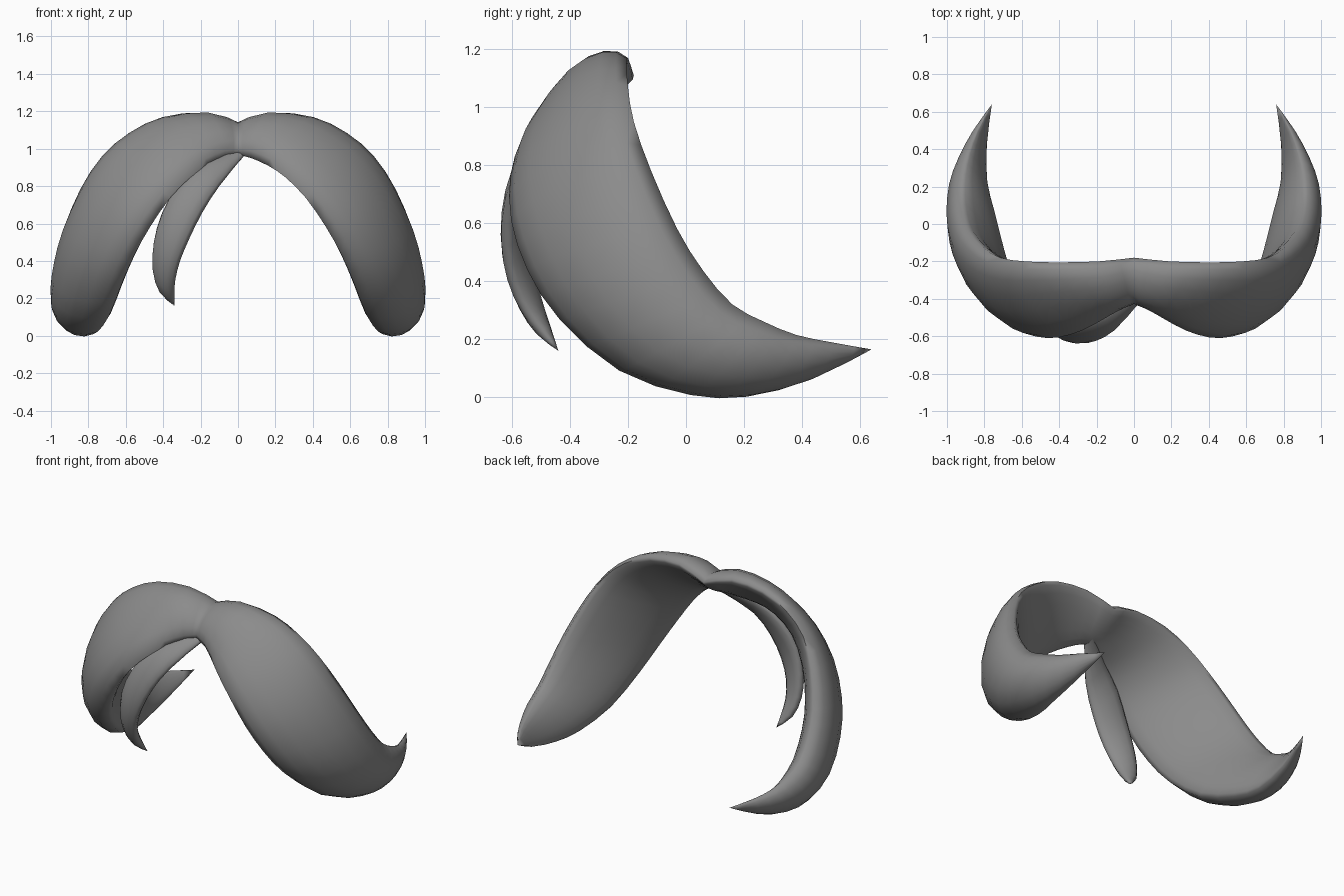
import bpy, bmesh, math
from mathutils import Vector

cube = bpy.data.objects.get("Cube")
if cube:
    bpy.data.objects.remove(cube, do_unlink=True)

hair = bpy.data.materials.new("hair grey")
hair.use_nodes = True
col = (0.26, 0.26, 0.26, 1)
hair.diffuse_color = col
hair.node_tree.nodes["Principled BSDF"].inputs["Base Color"].default_value = col


def smooth_path(points):
    """Add a spline midpoint between each pair of neighbouring points."""
    p = [Vector(q) for q in points]
    out = []
    for i in range(len(p) - 1):
        before, after = p[max(i - 1, 0)], p[min(i + 2, len(p) - 1)]
        out += [p[i], (9 * (p[i] + p[i + 1]) - before - after) / 16]
    return out + [p[-1]]


def lock(name, back, front, bulge, inner, steps=8):
    """Loft a rounded lens section between two edge curves that end in one tip."""
    A, B = smooth_path(back), smooth_path(front)
    depth = [v.x for v in smooth_path([(b, 0) for b in bulge + [0]])]
    mids = [(a + b) / 2 for a, b in zip(A, B)]
    bm = bmesh.new()
    rings = []
    for i in range(len(A) - 1):
        tangent = mids[i + 1] - mids[max(i - 1, 0)]
        if mids[i].x == 0:
            tangent = Vector((1, 0, 0))
        n = (B[i] - A[i]).cross(tangent).normalized()
        if n.dot(mids[i] - Vector((0, 0.1, 0.4))) < 0:
            n = -n
        ring = []
        for k in range(2 * steps):
            angle = math.pi * k / steps
            h = depth[i] * math.sin(angle) * (1 if k <= steps else inner)
            ring.append(bm.verts.new(A[i].lerp(B[i], (1 - math.cos(angle)) / 2) + n * h))
        rings.append(ring)
    for r, s in zip(rings, rings[1:]):
        for k in range(len(r)):
            j = (k + 1) % len(r)
            bm.faces.new((r[k], r[j], s[j], s[k]))
    tip = bm.verts.new(A[-1])
    last = rings[-1]
    for k in range(len(last)):
        bm.faces.new((last[k], last[(k + 1) % len(last)], tip))
    # Turn all faces outward, judged by the outer bulge
    bmesh.ops.recalc_face_normals(bm, faces=bm.faces)
    bm.faces.ensure_lookup_table()
    f = bm.faces[len(last) * 6 + steps // 2]
    if f.normal.dot(f.calc_center_median() - Vector((0, 0.1, 0.4))) < 0:
        bmesh.ops.reverse_faces(bm, faces=bm.faces)
    me = bpy.data.meshes.new(name)
    bm.to_mesh(me)
    bm.free()
    me.materials.append(hair)
    ob = bpy.data.objects.new(name, me)
    bpy.context.collection.objects.link(ob)
    bpy.ops.object.select_all(action='DESELECT')
    ob.select_set(True)
    bpy.context.view_layer.objects.active = ob
    bpy.ops.object.shade_smooth_by_angle(angle=math.radians(80))
    return ob


# Pair of large side locks, joined at the parting
fringe = lock(
    "swept_fringe",
    [(0, -.18, 1.11), (.19, -.20, 1.17), (.41, -.205, 1.15), (.58, -.20, 1.07),
     (.715, -.18, .95), (.815, -.12, .78), (.89, -.03, .58), (.92, .06, .435),
     (.93, .16, .32), (.92, .27, .26), (.89, .38, .215), (.84, .50, .19), (.76, .64, .165)],
    [(0, -.42, .97), (.07, -.44, .95), (.16, -.50, .91), (.25, -.555, .85),
     (.36, -.59, .74), (.465, -.585, .59), (.555, -.53, .43), (.625, -.42, .27),
     (.69, -.22, .105), (.75, .02, .022), (.79, .2, .012), (.79, .42, .065), (.76, .64, .165)],
    [.085, .105, .10, .10, .115, .145, .165, .175, .175, .15, .10, .05], 0.32)
mirror = fringe.modifiers.new("mirror", 'MIRROR')
mirror.use_clip = True

# Thin loose strand hanging from the parting
lock("loose_strand",
     [(0, -.36, 1.0), (-.17, -.47, .93), (-.31, -.52, .82), (-.405, -.55, .66),
      (-.45, -.54, .50), (-.455, -.515, .36), (-.42, -.48, .24), (-.34, -.44, .16)],
     [(.03, -.42, .96), (-.10, -.56, .80), (-.19, -.61, .66), (-.26, -.62, .52),
      (-.31, -.60, .40), (-.335, -.555, .30), (-.34, -.50, .23), (-.34, -.44, .16)],
     [.02, .035, .045, .045, .045, .04, .03], 0.8, 6)
